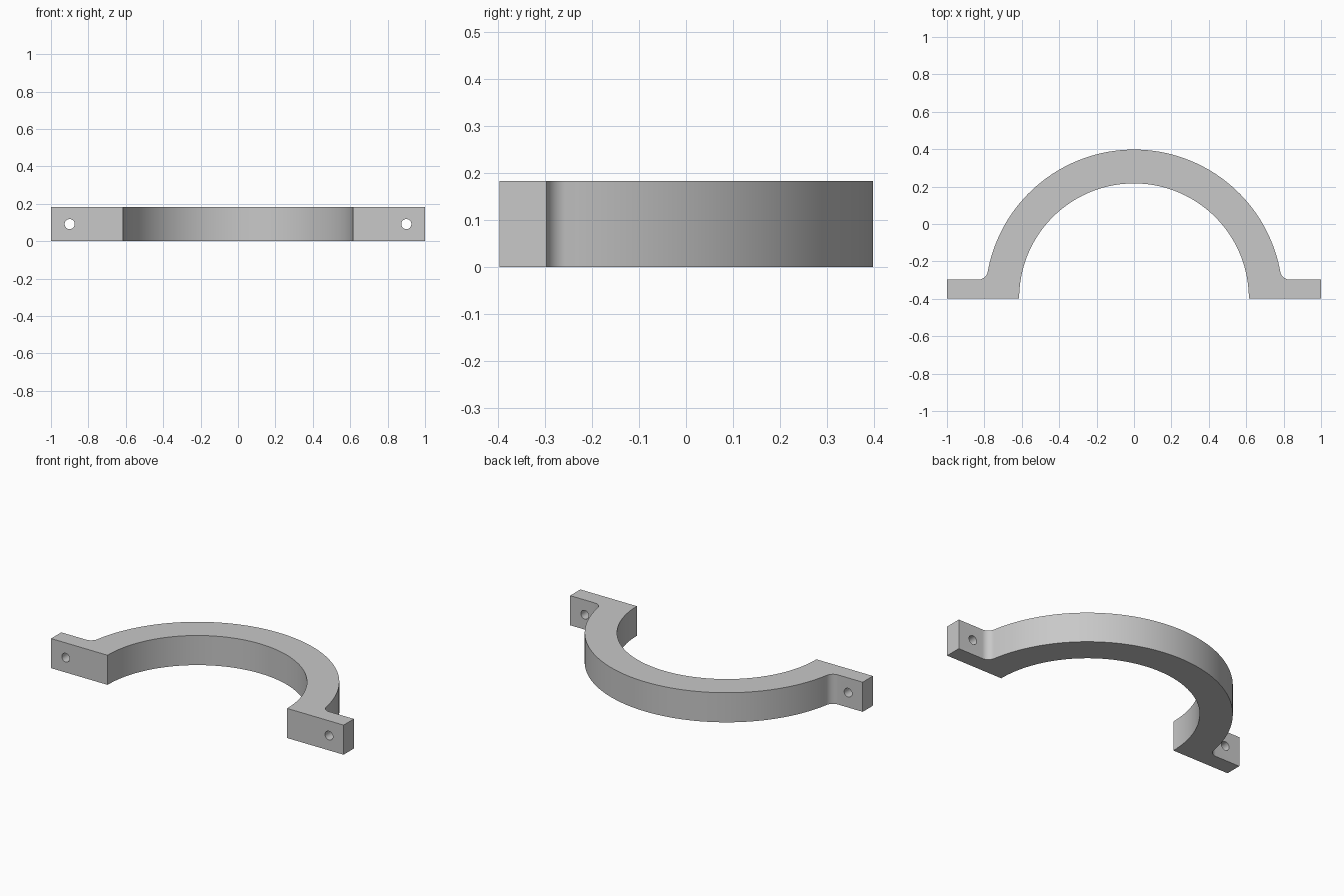
import bpy, bmesh, math
from math import sin, cos, pi
from mathutils import Matrix

cube = bpy.data.objects.get("Cube")
if cube:
    bpy.data.objects.remove(cube, do_unlink=True)

HEIGHT = 0.183
BASE_Y = -0.397          # mating face, also the arc centre
OUTER, INNER = 0.795, 0.614
LUG_TOP = BASE_Y + 0.1
FILLET = 0.05
HOLE_X, HOLE_R = 0.9, 0.027

grey = bpy.data.materials.new("plain_grey")
grey.use_nodes = True
colour = (0.58, 0.58, 0.58, 1)
grey.diffuse_color = colour
grey.node_tree.nodes["Principled BSDF"].inputs["Base Color"].default_value = colour


def arc(cx, cy, r, start, end, steps):
    angles = [start + (end - start) * i / steps for i in range(steps + 1)]
    return [(cx + r * cos(a), cy + r * sin(a)) for a in angles]


def add_object(name, bm):
    bmesh.ops.recalc_face_normals(bm, faces=bm.faces)
    mesh = bpy.data.meshes.new(name)
    bm.to_mesh(mesh)
    bm.free()
    mesh.materials.append(grey)
    obj = bpy.data.objects.new(name, mesh)
    bpy.context.collection.objects.link(obj)
    return obj


# Half outline: lug end, fillet into the outer arc
fillet_y = LUG_TOP + FILLET
rise = fillet_y - BASE_Y
fillet_x = math.sqrt((OUTER + FILLET) ** 2 - rise ** 2)
tangent = math.atan2(rise, fillet_x)
right = [(1, BASE_Y), (1, LUG_TOP)]
right += arc(fillet_x, fillet_y, FILLET, -pi / 2, -pi + tangent, 12)
left = [(-x, y) for x, y in reversed(right)]
outline = (right + arc(0, BASE_Y, OUTER, tangent, pi - tangent, 80)[1:-1]
           + left + arc(0, BASE_Y, INNER, pi, 0, 80))

# Half-ring clamp with two lugs
bm = bmesh.new()
face = bm.faces.new([bm.verts.new((x, y, 0)) for x, y in outline])
result = bmesh.ops.extrude_face_region(bm, geom=[face])
top = [v for v in result["geom"] if isinstance(v, bmesh.types.BMVert)]
bmesh.ops.translate(bm, verts=top, vec=(0, 0, HEIGHT))
clamp = add_object("half_clamp", bm)

# Bolt holes through the lugs
bm = bmesh.new()
for side in (-1, 1):
    place = Matrix.Translation((side * HOLE_X, (BASE_Y + LUG_TOP) / 2, HEIGHT / 2))
    bmesh.ops.create_cone(bm, cap_ends=True, segments=32, radius1=HOLE_R,
                          radius2=HOLE_R, depth=0.2,
                          matrix=place @ Matrix.Rotation(pi / 2, 4, "X"))
cutter = add_object("bolt_hole_cutter", bm)
cut = clamp.modifiers.new("bolt_holes", "BOOLEAN")
cut.operation = "DIFFERENCE"
cut.solver = "EXACT"
cut.object = cutter

# Apply the holes, then smooth the curved walls
bpy.ops.object.select_all(action="DESELECT")
clamp.select_set(True)
bpy.context.view_layer.objects.active = clamp
bpy.ops.object.modifier_apply(modifier=cut.name)
bpy.data.objects.remove(cutter, do_unlink=True)
bpy.ops.object.shade_smooth_by_angle(angle=math.radians(30))
